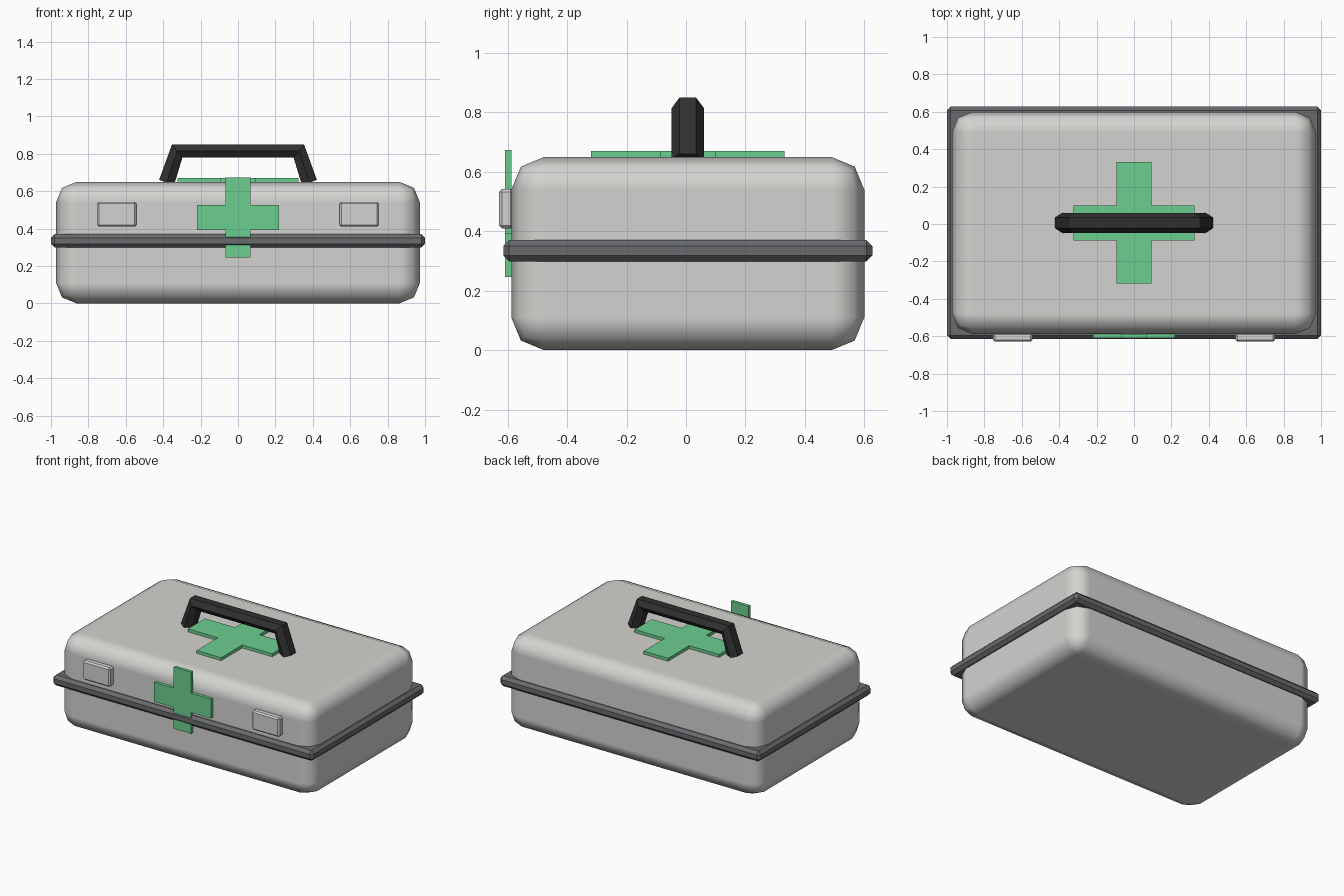
import bpy, bmesh

if "Cube" in bpy.data.objects:
    bpy.data.objects.remove(bpy.data.objects["Cube"])


def material(name, rgb):
    m = bpy.data.materials.new(name)
    m.diffuse_color = (*rgb, 1)
    m.use_nodes = True
    m.node_tree.nodes["Principled BSDF"].inputs["Base Color"].default_value = m.diffuse_color
    return m


SHELL = material("light grey shell", (0.65, 0.65, 0.63))
GREEN = material("green", (0.15, 0.62, 0.28))
BAND = material("dark grey seal", (0.14, 0.145, 0.155))
BLACK = material("black handle", (0.03, 0.03, 0.03))
CY = 0.006  # shared y centre of case, seal, handle and top cross


def make(name, verts, faces, mat):
    me = bpy.data.meshes.new(name)
    bm = bmesh.new()
    vs = [bm.verts.new(v) for v in verts]
    for f in faces:
        bm.faces.new([vs[i] for i in f])
    bmesh.ops.recalc_face_normals(bm, faces=bm.faces)
    bm.to_mesh(me)
    bm.free()
    me.materials.append(mat)
    ob = bpy.data.objects.new(name, me)
    bpy.context.collection.objects.link(ob)
    return ob


def prism(name, a, b, mat):
    """Join two matching outlines with side walls and caps."""
    n = len(a)
    sides = [(i, (i + 1) % n, n + (i + 1) % n, n + i) for i in range(n)]
    return make(name, a + b, sides + [tuple(range(n)), tuple(range(n, 2 * n))], mat)


def box(name, lo, hi, mat, bevel, segments=1, smooth=False):
    (x0, y0, z0), (x1, y1, z1) = lo, hi
    loop = [(x0, y0), (x1, y0), (x1, y1), (x0, y1)]
    ob = prism(name, [(x, y, z0) for x, y in loop], [(x, y, z1) for x, y in loop], mat)
    mod = ob.modifiers.new("bevel", 'BEVEL')
    mod.width, mod.segments = bevel, segments
    if smooth:
        ob.data.shade_smooth()
        mod.harden_normals = True
    return ob


def cross_outline(w, h, tw, th):
    """Half length w / h of the arms, half thickness tw (upright) / th (bar)."""
    q = [(w, th), (tw, th), (tw, h)]
    pts = []
    for sx, sy in ((1, 1), (-1, 1), (-1, -1), (1, -1)):
        part = [(sx * x, sy * y) for x, y in q]
        pts += part if sx * sy > 0 else part[::-1]
    return pts


# Rounded case and the seal around it
box("case", (-0.973, CY - 0.594, 0), (0.973, CY + 0.594, 0.65), SHELL, 0.11, 2, True)
box("seal_band", (-1, CY - 0.621, 0.298), (1, CY + 0.621, 0.37), BAND, 0.02)

# Latches
for side, s in (("left", -1), ("right", 1)):
    xs = sorted((s * 0.544, s * 0.754))
    box(side + "_latch", (xs[0], -0.629, 0.41), (xs[1], -0.58, 0.543), SHELL, 0.01)

# Crosses on the lid and the front
top = cross_outline(0.324, 0.325, 0.094, 0.094)
prism("top_cross", [(x, y + CY, 0.645) for x, y in top],
      [(x, y + CY, 0.671) for x, y in top], GREEN)
front = cross_outline(0.218, 0.214, 0.067, 0.067)
prism("front_cross", [(x, -0.609, z + 0.46) for x, z in front],
      [(x, -0.587, z + 0.46) for x, z in front], GREEN)

# Handle: six-sided section swept up one leg, across and down the other
half = [((0.422, 0.66), (0.342, 0.632)), ((0.353, 0.85), (0.297, 0.78))]
stations = half + [((-o[0], o[1]), (-i[0], i[1])) for o, i in half[::-1]]
verts = []
for o, i in stations:
    m = ((o[0] + i[0]) / 2, (o[1] + i[1]) / 2)
    for p, y in ((o, -0.028), (o, 0.028), (m, 0.054), (i, 0.028), (i, -0.028), (m, -0.054)):
        verts.append((p[0], CY + y, p[1]))
faces = [(6 * s + k, 6 * s + (k + 1) % 6, 6 * s + 6 + (k + 1) % 6, 6 * s + 6 + k)
         for s in range(3) for k in range(6)]
make("handle", verts, faces + [tuple(range(6)), tuple(range(18, 24))], BLACK)
